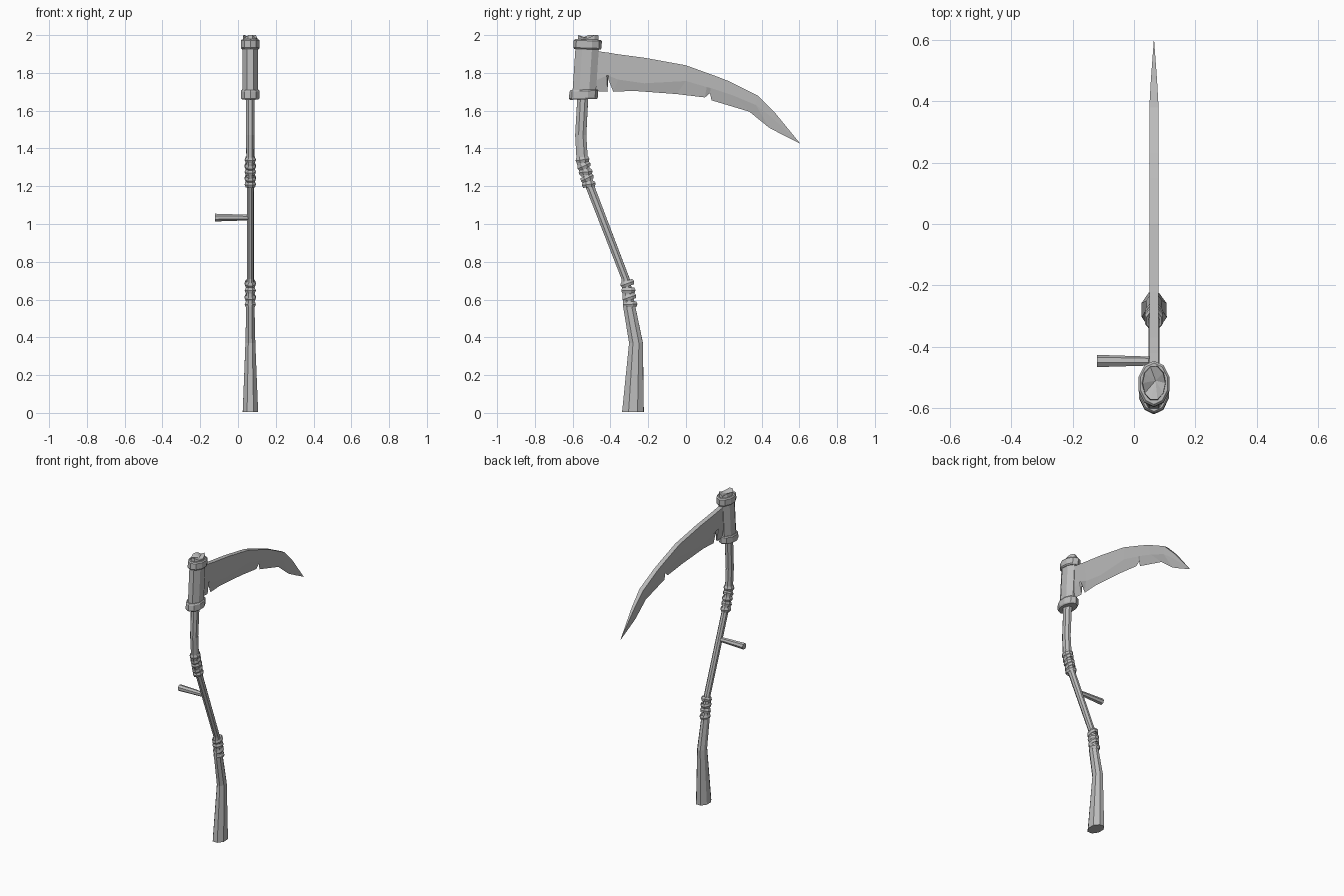
import bpy, bmesh, math, random
from mathutils import Vector, Matrix

random.seed(4)
CX = 0.065  # plane of the shaft and blade

cube = bpy.data.objects.get("Cube")
if cube:
    bpy.data.objects.remove(cube)

grey = bpy.data.materials.new("plain_grey")
grey.use_nodes = True
grey.diffuse_color = (0.5, 0.5, 0.5, 1)
grey.node_tree.nodes["Principled BSDF"].inputs["Base Color"].default_value = (0.5, 0.5, 0.5, 1)


def finish(name, bm):
    bmesh.ops.recalc_face_normals(bm, faces=bm.faces)
    mesh = bpy.data.meshes.new(name)
    bm.to_mesh(mesh)
    bm.free()
    mesh.materials.append(grey)
    obj = bpy.data.objects.new(name, mesh)
    bpy.context.collection.objects.link(obj)
    return obj


def bridge(bm, a, b):
    n = len(a)
    for i in range(n):
        j = (i + 1) % n
        bm.faces.new((a[i], a[j], b[j], b[i]))


def loft(name, rings, sides=8, tilt=0.0, rough=0.0):
    """Upright tube; each ring is (y, z, half width x, half depth y)."""
    bm = bmesh.new()
    loops = []
    grow = 1 / math.cos(math.pi / sides)
    for y, z, rx, ry in rings:
        loop = []
        for i in range(sides):
            a = 2 * math.pi * (i + 0.5) / sides
            dy = ry * grow * math.sin(a)
            k = 1 + random.uniform(-rough, rough)
            loop.append(bm.verts.new((CX + rx * grow * k * math.cos(a), y + dy * k, z + tilt * dy)))
        loops.append(loop)
    for a, b in zip(loops, loops[1:]):
        bridge(bm, a, b)
    bm.faces.new(loops[0])
    bm.faces.new(loops[-1])
    return finish(name, bm)


# Crooked wooden shaft
loft("shaft", [
    (-0.28, 0.005, 0.041, 0.057), (-0.265, 0.37, 0.026, 0.037),
    (-0.30, 0.56, 0.022, 0.032), (-0.32, 0.71, 0.018, 0.022),
    (-0.505, 1.19, 0.018, 0.024), (-0.548, 1.32, 0.021, 0.03),
    (-0.557, 1.47, 0.022, 0.029), (-0.545, 1.70, 0.024, 0.029)], rough=0.03)


# Cord bindings: stacked, alternately tilted loops
def binding(name, start, end, count, rx, ry):
    bm = bmesh.new()
    lean = math.atan2(start[0] - end[0], end[1] - start[1])
    for n in range(count):
        t = n / (count - 1)
        y = start[0] + (end[0] - start[0]) * t
        z = start[1] + (end[1] - start[1]) * t
        turn = Matrix.Rotation(lean + (0.2 if n % 2 else -0.12), 3, 'X')
        loops = []
        for i in range(8):
            a = math.tau * (i + 0.5) / 8
            loop = []
            for j in range(5):
                b = math.tau * j / 5
                out = 0.009 * math.cos(b)
                p = Vector(((rx + out) * math.cos(a), (ry + out) * math.sin(a), 0.016 * math.sin(b)))
                loop.append(bm.verts.new(turn @ p + Vector((CX, y, z))))
            loops.append(loop)
        for i in range(8):
            bridge(bm, loops[i], loops[(i + 1) % 8])
    finish(name, bm)


binding("lower_binding", (-0.295, 0.575), (-0.31, 0.685), 4, 0.023, 0.032)
binding("upper_binding", (-0.515, 1.21), (-0.548, 1.34), 5, 0.023, 0.031)

# Side grip
bm = bmesh.new()
bmesh.ops.create_cone(bm, cap_ends=True, segments=7, radius1=0.021, radius2=0.015, depth=0.185,
                      matrix=Matrix.Translation((-0.028, -0.447, 1.034)) @ Matrix.Rotation(math.pi / 2, 4, 'Y'))
finish("side_grip", bm)

# Socket that holds the blade, with a collar at each end
loft("socket", [(-0.54, 1.68, 0.040, 0.062), (-0.522, 1.95, 0.040, 0.062)])
loft("lower_collar", [(-0.543, 1.66, 0.044, 0.068), (-0.543, 1.668, 0.049, 0.073),
                      (-0.541, 1.704, 0.049, 0.072), (-0.541, 1.711, 0.044, 0.066)], sides=10, tilt=0.04)
loft("upper_collar", [(-0.522, 1.925, 0.044, 0.066), (-0.522, 1.932, 0.05, 0.071),
                      (-0.52, 1.97, 0.05, 0.071), (-0.52, 1.977, 0.044, 0.064)], sides=10, tilt=-0.03)

# Splintered shaft end above the collar, with a sunken core
bm = bmesh.new()
base, rim = [], []
for i in range(10):
    a = math.tau * i / 10
    c, s = math.cos(a), math.sin(a)
    base.append(bm.verts.new((CX + 0.042 * c, -0.518 + 0.06 * s, 1.95)))
    rim.append(bm.verts.new((CX + 0.037 * c, -0.518 + 0.056 * s, 2.0 if i % 3 else 1.985)))
bridge(bm, base, rim)
core = bm.verts.new((CX + 0.005, -0.51, 1.982))
for i in range(10):
    bm.faces.new((rim[i], rim[(i + 1) % 10], core))
bm.faces.new(base)
finish("shaft_end", bm)

# Blade: stations of spine, bevel ridge and cutting edge as (y, z), with two nicks
stations = [
    ((-0.50, 1.92), (-0.50, 1.75), (-0.50, 1.705)),
    ((-0.42, 1.908), (-0.42, 1.785), (-0.415, 1.70)),
    ((-0.41, 1.907), (-0.41, 1.785), (-0.413, 1.77)),
    ((-0.37, 1.90), (-0.36, 1.765), (-0.385, 1.70)),
    ((-0.22, 1.88), (-0.22, 1.745), (-0.28, 1.705)),
    ((0.0, 1.84), (0.0, 1.757), (-0.05, 1.688)),
    ((0.11, 1.80), (0.11, 1.725), (0.10, 1.67)),
    ((0.13, 1.793), (0.13, 1.72), (0.127, 1.693)),
    ((0.15, 1.786), (0.15, 1.714), (0.135, 1.655)),
    ((0.23, 1.755), (0.25, 1.68), (0.335, 1.595)),
    ((0.38, 1.68), (0.37, 1.63), (0.44, 1.51)),
    ((0.47, 1.59), (0.46, 1.56), (0.50, 1.478))]
bm = bmesh.new()
loops = []
for spine, ridge, edge in stations:
    t = 0.015 if spine[0] < 0.4 else 0.01
    loops.append([bm.verts.new((CX + x, *p)) for x, p in (
        (-t, spine), (t, spine), (t * 0.8, ridge), (0, edge), (-t * 0.8, ridge))])
for a, b in zip(loops, loops[1:]):
    bridge(bm, a, b)
bm.faces.new(loops[0])
tip = bm.verts.new((CX, 0.605, 1.425))
for i in range(5):
    bm.faces.new((loops[-1][i], loops[-1][(i + 1) % 5], tip))
finish("blade", bm)
